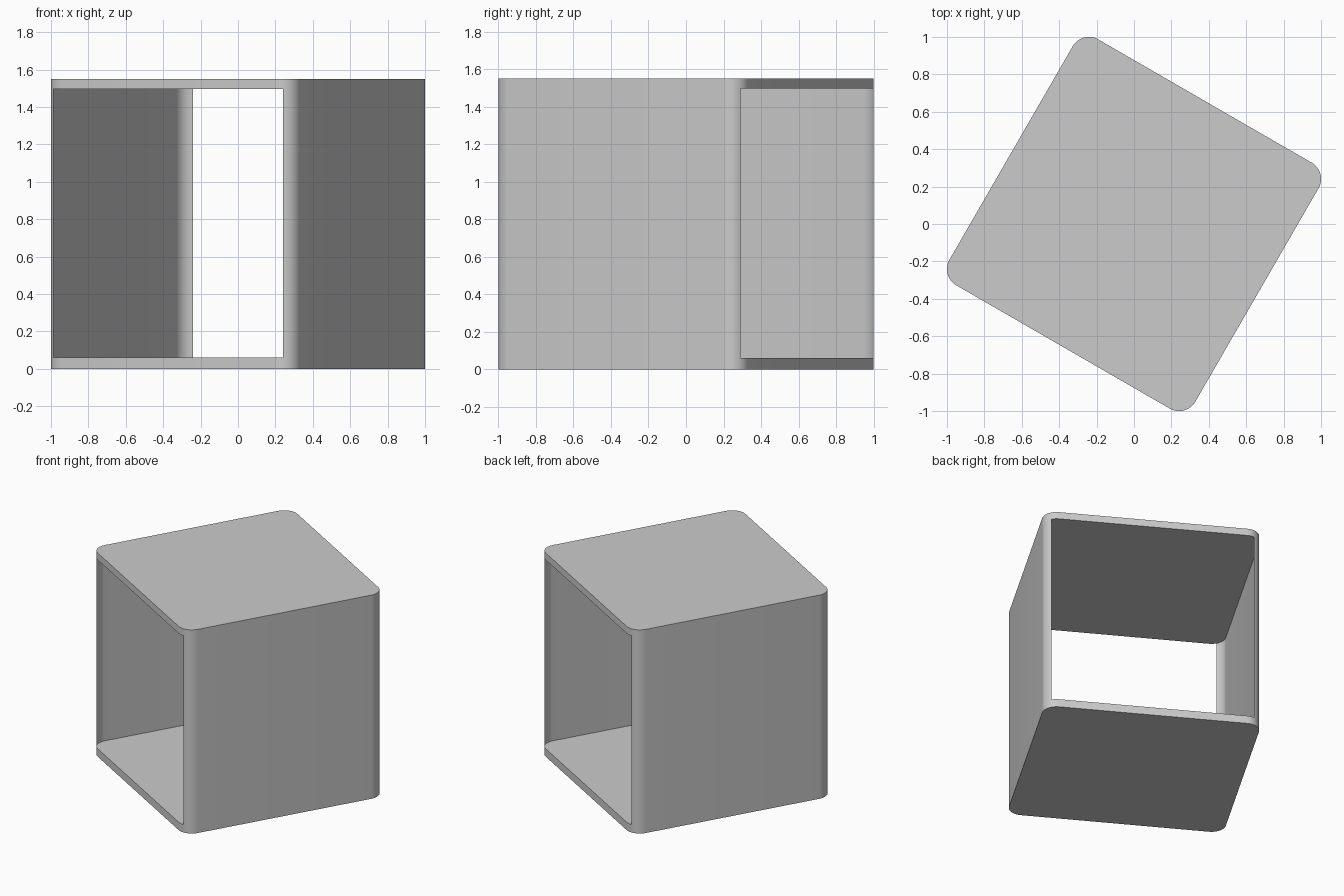
import bpy, bmesh
from math import radians, cos, sin

cube = bpy.data.objects.get("Cube")
if cube:
    bpy.data.objects.remove(cube, do_unlink=True)

TURN = radians(-30)     # the whole box is turned about z
RADIUS = 0.1            # corner rounding
INSET = 0.659           # corner centre distance along each side
FLOOR, CEILING, HEIGHT = 0.06, 1.497, 1.55

grey = bpy.data.materials.new("light grey")
grey.use_nodes = True
colour = (0.6, 0.6, 0.6, 1)
grey.diffuse_color = colour
grey.node_tree.nodes["Principled BSDF"].inputs["Base Color"].default_value = colour


def arc(sx, sy, start, end, steps):
    """Points of a rounded corner, angles in degrees."""
    points = []
    for i in range(steps + 1):
        t = radians(start + (end - start) * i / steps)
        points.append((sx * INSET + RADIUS * cos(t), sy * INSET + RADIUS * sin(t)))
    return points


def finish(bm, name, turn):
    mesh = bpy.data.meshes.new(name)
    bm.to_mesh(mesh)
    bm.free()
    mesh.materials.append(grey)
    obj = bpy.data.objects.new(name, mesh)
    obj.rotation_euler.z = turn
    bpy.context.collection.objects.link(obj)
    bpy.ops.object.select_all(action='DESELECT')
    obj.select_set(True)
    bpy.context.view_layer.objects.active = obj
    bpy.ops.object.shade_smooth_by_angle(angle=radians(30))


def plate(name, z0, z1):
    """Solid rounded square slab."""
    outline = (arc(1, 1, 0, 90, 12) + arc(-1, 1, 90, 180, 12)
               + arc(-1, -1, 180, 270, 12) + arc(1, -1, 270, 360, 12))
    bm = bmesh.new()
    base = bm.faces.new([bm.verts.new((x, y, z0)) for x, y in outline])
    ext = bmesh.ops.extrude_face_region(bm, geom=[base], use_keep_orig=True)
    top = [v for v in ext["geom"] if isinstance(v, bmesh.types.BMVert)]
    bmesh.ops.translate(bm, verts=top, vec=(0, 0, z1 - z0))
    bmesh.ops.recalc_face_normals(bm, faces=bm.faces)
    finish(bm, name, TURN)


def wall(name, turn):
    """Thin sheet wall wrapping part way round two corners."""
    path = arc(1, -1, -60, 0, 8) + arc(1, 1, 0, 60, 8)
    bm = bmesh.new()
    low = [bm.verts.new((x, y, FLOOR)) for x, y in path]
    high = [bm.verts.new((x, y, CEILING)) for x, y in path]
    for i in range(len(path) - 1):
        bm.faces.new((low[i], low[i + 1], high[i + 1], high[i]))
    finish(bm, name, turn)


# Slabs
plate("bottom_plate", 0, FLOOR)
plate("top_plate", CEILING, HEIGHT)

# Two opposite walls, the other two sides stay open
wall("left_wall", TURN)
wall("right_wall", TURN + radians(180))
